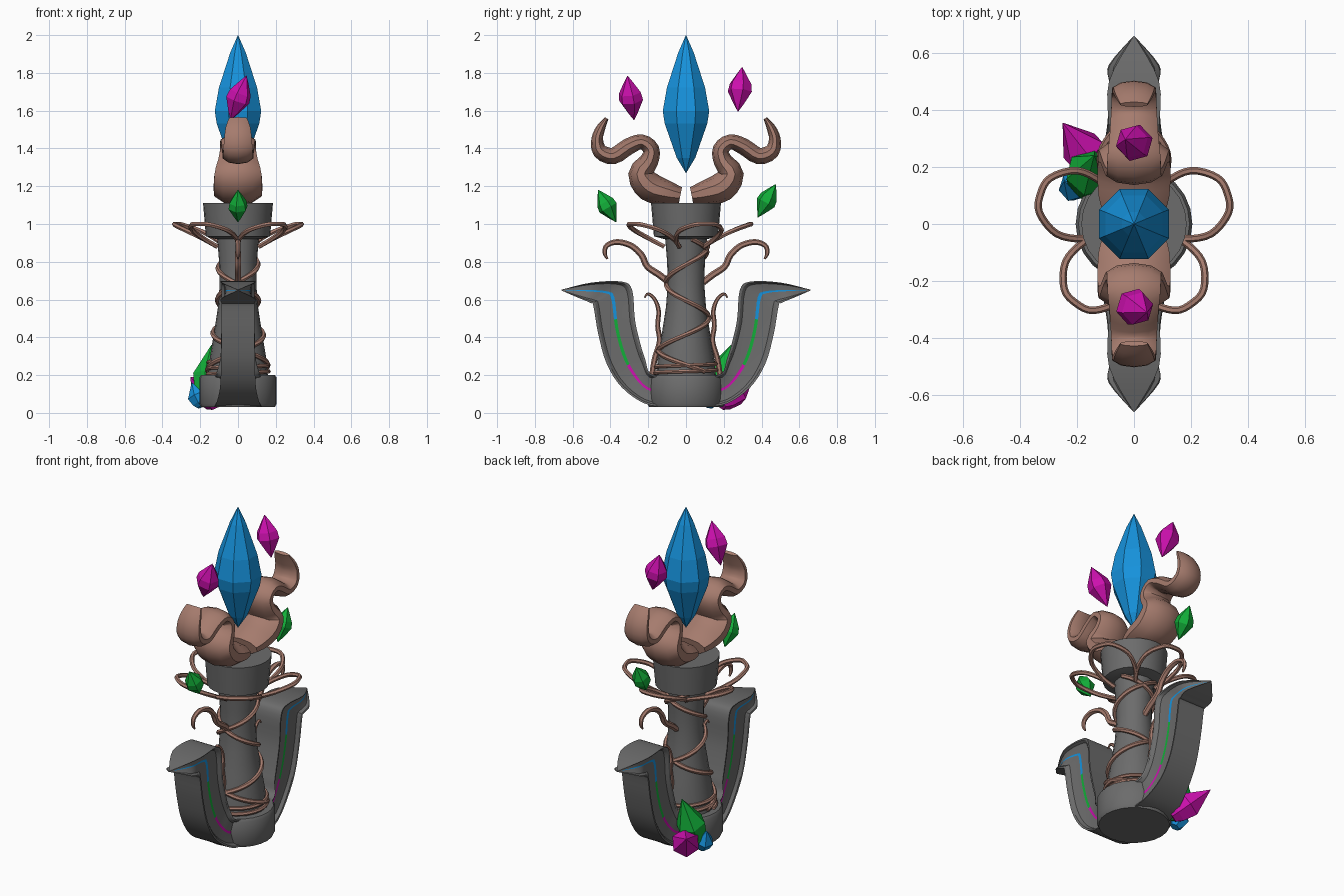
import bpy, bmesh, math
from mathutils import Vector

if "Cube" in bpy.data.objects:
    bpy.data.objects.remove(bpy.data.objects["Cube"])

PI = math.pi


def material(name, rgb):
    m = bpy.data.materials.new(name)
    m.diffuse_color = (*rgb, 1)
    m.use_nodes = True
    m.node_tree.nodes["Principled BSDF"].inputs["Base Color"].default_value = m.diffuse_color
    return m


STONE = material("grey stone", (0.15, 0.15, 0.15))
WOOD = material("brown wood", (0.38, 0.20, 0.155))
BLUE = material("blue crystal", (0.008, 0.29, 0.72))
GREEN = material("green crystal", (0.006, 0.42, 0.04))
PINK = material("magenta crystal", (0.60, 0.005, 0.42))


def smooth_path(points, steps):
    """Catmull-Rom through tuples of any length."""
    p = [points[0]] + list(points) + [points[-1]]
    out = []
    for i in range(1, len(p) - 2):
        for s in range(steps):
            t = s / steps
            out.append(tuple(
                0.5 * (2 * b + (c - a) * t + (2 * a - 5 * b + 4 * c - d) * t * t
                       + (3 * b - a - 3 * c + d) * t ** 3)
                for a, b, c, d in zip(p[i - 1], p[i], p[i + 1], p[i + 2])))
    out.append(tuple(points[-1]))
    return out


def loft(name, rings, mats, angle=35, paint=None):
    """Skin equal-sized rings, cap both ends."""
    bm = bmesh.new()
    rows = [[bm.verts.new(v) for v in r] for r in rings]
    n = len(rows[0])
    for i, (a, b) in enumerate(zip(rows, rows[1:])):
        for j in range(n):
            k = (j + 1) % n
            f = bm.faces.new((a[j], a[k], b[k], b[j]))
            if paint:
                f.material_index = paint(j, f.calc_center_median())
    bm.faces.new(rows[0])
    bm.faces.new(rows[-1])
    bmesh.ops.remove_doubles(bm, verts=bm.verts, dist=0.0004)
    bmesh.ops.recalc_face_normals(bm, faces=bm.faces)
    me = bpy.data.meshes.new(name)
    bm.to_mesh(me)
    bm.free()
    for m in mats:
        me.materials.append(m)
    if angle:
        me.shade_smooth()
        me.set_sharp_from_angle(angle=math.radians(angle))
    ob = bpy.data.objects.new(name, me)
    bpy.context.collection.objects.link(ob)
    return ob


def lathe(name, profile, mat, sides):
    return loft(name, [[(r * math.cos(2 * PI * k / sides), r * math.sin(2 * PI * k / sides), z)
                        for k in range(sides)] for r, z in profile], [mat])


def tube(name, points, ref, sides=6):
    """Sweep a round section along (x, y, z, rx, rn); rx lies across the path."""
    rings = []
    for i, p in enumerate(points):
        a, b = points[max(i - 1, 0)], points[min(i + 1, len(points) - 1)]
        t = (Vector(b[:3]) - Vector(a[:3])).normalized()
        u = (ref - t * ref.dot(t)).normalized()
        v = t.cross(u)
        rings.append([Vector(p[:3]) + u * p[3] * math.cos(q) + v * p[4] * math.sin(q)
                      for q in (2 * PI * (k + 0.5) / sides for k in range(sides))])
    return loft(name, rings, [WOOD], 40)


def crystal(name, bottom, top, radius, mat, profile, sides=6):
    bottom, top = Vector(bottom), Vector(top)
    t = (top - bottom).normalized()
    u = t.orthogonal().normalized() if abs(t.z) < 0.99 else Vector((1, 0, 0))
    v = t.cross(u)
    rings = [[bottom.lerp(top, h) + (u * math.cos(q) + v * math.sin(q)) * max(r * radius, 1e-3)
              for q in (2 * PI * (k + 0.5) / sides for k in range(sides))] for h, r in profile]
    return loft(name, rings, [mat], 0)


# Stone pillar
COLUMN = [(0.16, 0.18), (0.148, 0.3), (0.128, 0.42), (0.106, 0.56), (0.097, 0.68),
          (0.10, 0.8), (0.112, 0.94)]
lathe("base_drum", [(0.195, 0.03), (0.205, 0.05), (0.205, 0.185), (0.195, 0.2)], STONE, 24)
lathe("column", COLUMN, STONE, 20)
lathe("top_drum", [(0.115, 0.92), (0.17, 0.935), (0.185, 1.11)], STONE, 24)


def column_radius(z):
    for (r0, z0), (r1, z1) in zip(COLUMN, COLUMN[1:]):
        if z <= z1:
            return r0 + (r1 - r0) * (z - z0) / (z1 - z0)
    return COLUMN[-1][0]


# Curved stone fins: inner y z, outer y z, half width
FIN = [(0.10, 0.19, 0.10, 0.03, 0.13), (0.19, 0.21, 0.22, 0.05, 0.115),
       (0.215, 0.28, 0.34, 0.135, 0.095), (0.24, 0.36, 0.42, 0.26, 0.09),
       (0.27, 0.49, 0.465, 0.42, 0.088), (0.285, 0.65, 0.49, 0.565, 0.088),
       (0.34, 0.695, 0.505, 0.582, 0.088), (0.50, 0.69, 0.56, 0.605, 0.088),
       (0.66, 0.652, 0.66, 0.648, 0.002)]
# Fin side: rim, shallow groove and a narrow inlaid strip (position, width factor)
SIDE = [(0, 1), (0.06, 0.97), (0.13, 0.8), (0.46, 0.7), (0.54, 0.7), (0.87, 0.8),
        (0.94, 0.97), (1, 1)]


def inlay(j, c):
    y = abs(c.y)
    if j not in (3, 11) or y < 0.17 or y > 0.63:
        return 0
    return 1 if c.z < 0.265 else 2 if c.z < 0.51 else 3


# Wooden claw: y, z, half width across x, half thickness
CLAW = [(0.03, 1.15, 0.11, 0.045), (0.10, 1.165, 0.13, 0.065), (0.19, 1.195, 0.135, 0.078),
        (0.24, 1.265, 0.13, 0.066), (0.195, 1.335, 0.11, 0.05), (0.185, 1.395, 0.10, 0.044),
        (0.235, 1.435, 0.098, 0.04), (0.305, 1.41, 0.09, 0.044), (0.385, 1.36, 0.085, 0.044),
        (0.455, 1.385, 0.082, 0.04), (0.47, 1.45, 0.077, 0.031), (0.45, 1.51, 0.068, 0.024),
        (0.42, 1.56, 0.05, 0.010)]
# Tendrils: y, z, radius
LONG_TENDRIL = [(0.09, 0.69, 0.017), (0.14, 0.73, 0.018), (0.205, 0.775, 0.017),
                (0.235, 0.835, 0.017), (0.29, 0.885, 0.016), (0.365, 0.905, 0.015),
                (0.42, 0.885, 0.013), (0.43, 0.845, 0.011), (0.415, 0.815, 0.005)]
SHORT_TENDRIL = [(0.18, 0.2, 0.015), (0.165, 0.29, 0.015), (0.14, 0.38, 0.014),
                 (0.15, 0.46, 0.013), (0.145, 0.54, 0.012), (0.165, 0.6, 0.010),
                 (0.20, 0.63, 0.008), (0.22, 0.61, 0.004)]

ACROSS, UP = Vector((1, 0, 0)), Vector((0, 0, 1))
for s, tag in ((-1, "front"), (1, "back")):
    rings = []
    for iy, iz, oy, oz, w in smooth_path(FIN, 4):
        half = [(w * f, s * (iy + (oy - iy) * t), iz + (oz - iz) * t) for t, f in SIDE]
        rings.append(half + [(-x, y, z) for x, y, z in reversed(half)])
    loft(tag + "_fin", rings, [STONE, PINK, GREEN, BLUE], 30, inlay)
    tube(tag + "_claw", [(0, s * y, z, a, b) for y, z, a, b in smooth_path(CLAW, 3)], ACROSS, 10)
    for name, path in (("long_tendril", LONG_TENDRIL), ("short_tendril", SHORT_TENDRIL)):
        tube(f"{tag}_{name}", [(0, s * y, z, r, r) for y, z, r in smooth_path(path, 4)], ACROSS)


# Vines wound around the column
def vine(name, z0, z1, z_mid, pitch, r=0.013):
    pts = []
    for i in range(61):
        z = z0 + (z1 - z0) * i / 60
        a, d = 2 * PI * (z - z_mid) / pitch, column_radius(z) + 0.007
        pts.append((d * math.cos(a), d * math.sin(a), z, r, r))
    tube(name, pts, UP)


vine("rising_vine", 0.22, 0.92, 0.415, 0.37)
vine("falling_vine", 0.22, 0.92, 0.595, -0.34)
vine("lower_coil", 0.205, 0.27, 0.22, 0.032, 0.011)

# Five vine loops like petals: angle offset, radius, height
half = [(36, 0.115, 0.88), (34, 0.19, 0.92), (25, 0.275, 0.965), (11, 0.335, 0.995)]
petal = [(-a, d, z) for a, d, z in half] + [(0, 0.345, 1.0)] + half[::-1]
for k in range(5):
    pts = [(d * math.cos(math.radians(18 + 72 * k + a)),
            d * math.sin(math.radians(18 + 72 * k + a)), z, 0.013, 0.013)
           for a, d, z in petal]
    tube(f"vine_loop_{k + 1}", smooth_path(pts, 4), UP)

# Crystals: profile is (position along axis, radius factor)
GEM = [(0, 0), (0.17, 0.42), (0.45, 1), (0.62, 0.9), (0.86, 0.36), (1, 0)]
crystal("main_crystal", (0, 0, 1.27), (0, 0, 2), 0.133, BLUE,
        [(0, 0), (0.11, 0.4), (0.36, 0.92), (0.45, 1), (0.62, 0.82), (0.87, 0.34), (1, 0)], 8)
crystal("front_upper_crystal", (-0.04, -0.275, 1.55), (0.045, -0.31, 1.785), 0.066, PINK, GEM)
crystal("back_upper_crystal", (0.03, 0.275, 1.595), (-0.03, 0.297, 1.83), 0.066, PINK, GEM)
crystal("front_lower_crystal", (0, -0.37, 1.01), (0, -0.465, 1.18), 0.053, GREEN, GEM)
crystal("back_lower_crystal", (0, 0.38, 1.035), (0, 0.475, 1.21), 0.053, GREEN, GEM)

# Crystal cluster growing from the base
SHARD = [(0, 0.5), (0.15, 0.8), (0.45, 1), (1, 0)]
crystal("base_green_crystal", (-0.17, 0.13, 0.06), (-0.14, 0.24, 0.36), 0.085, GREEN, SHARD)
crystal("base_magenta_crystal", (-0.12, 0.18, 0.05), (-0.25, 0.355, 0.19), 0.08, PINK, SHARD)
crystal("base_blue_crystal", (-0.19, 0.12, 0.035), (-0.245, 0.15, 0.16), 0.055, BLUE, SHARD)
